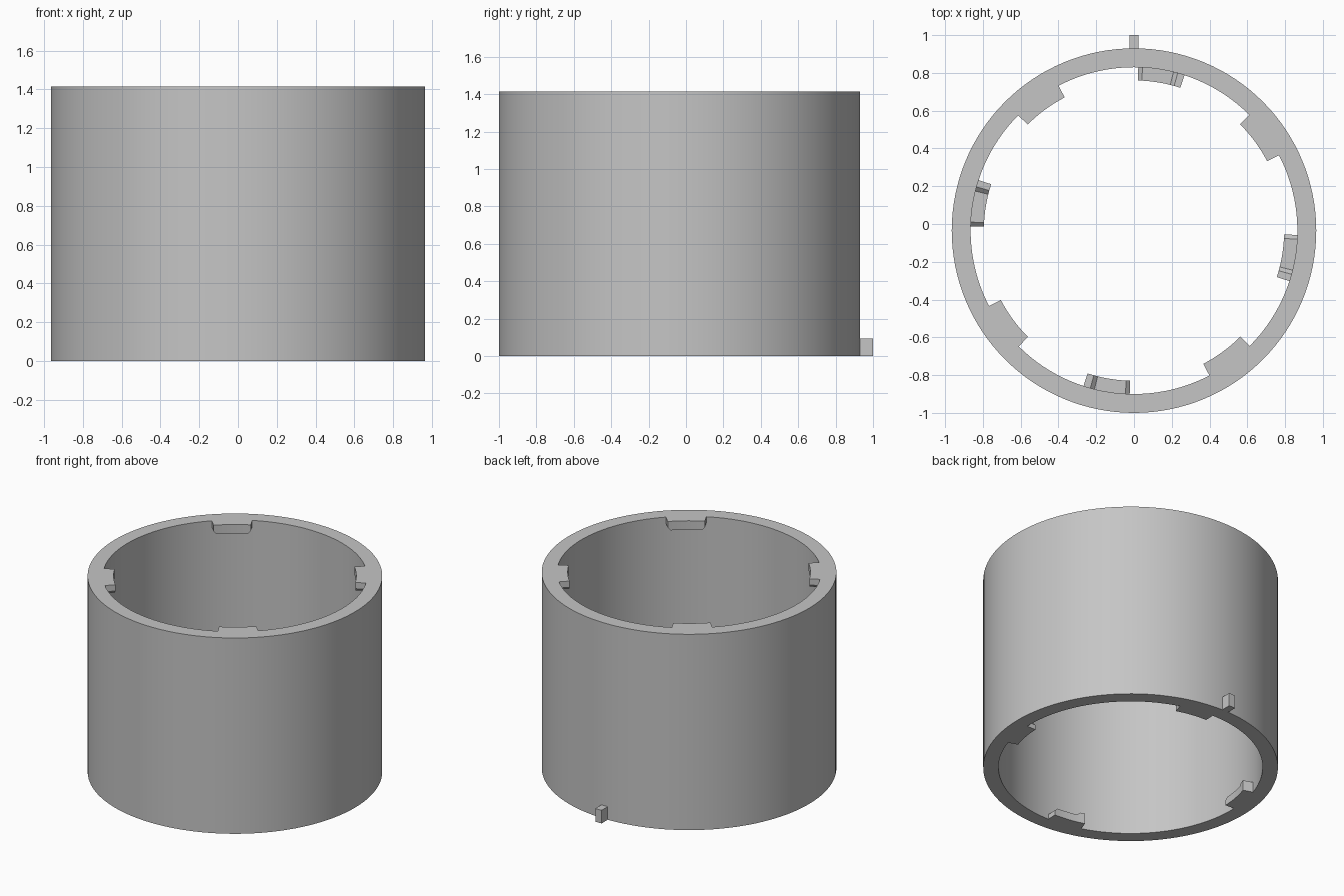
import bpy, bmesh
from math import sin, cos, radians, tau

cube = bpy.data.objects.get("Cube")
if cube:
    bpy.data.objects.remove(cube, do_unlink=True)

CY = -0.035            # ring axis offset, the key sticks out behind
R_OUT, R_IN, R_TAB = 0.965, 0.865, 0.795
HEIGHT = 1.415
SEGMENTS = 128

grey = bpy.data.materials.new("light grey")
grey.use_nodes = True
colour = (0.56, 0.56, 0.56, 1)
grey.diffuse_color = colour
grey.node_tree.nodes["Principled BSDF"].inputs["Base Color"].default_value = colour


def finish(name, bm):
    bmesh.ops.recalc_face_normals(bm, faces=bm.faces[:])
    mesh = bpy.data.meshes.new(name)
    bm.to_mesh(mesh)
    bm.free()
    mesh.materials.append(grey)
    obj = bpy.data.objects.new(name, mesh)
    bpy.context.collection.objects.link(obj)
    return obj


def sweep(name, sections, closed=False):
    """Join rectangular sections (angle, inner radius, outer radius, bottom, top)."""
    bm = bmesh.new()
    loops = []
    for a, r0, r1, z0, z1 in sections:
        c, s = cos(a), sin(a)
        corners = [(r0, z0), (r1, z0), (r1, z1), (r0, z1)]
        loops.append([bm.verts.new((r * c, r * s + CY, z)) for r, z in corners])
    pairs = list(zip(loops, loops[1:]))
    if closed:
        pairs.append((loops[-1], loops[0]))
    else:
        bm.faces.new(loops[0])
        bm.faces.new(loops[-1])
    for p, q in pairs:
        for i in range(4):
            j = (i + 1) % 4
            bm.faces.new((p[i], p[j], q[j], q[i]))
    return finish(name, bm)


def tab(name, profile, turn):
    """Inner lug from (degrees, bottom, top) points, turned by quarter turns."""
    sections = []
    for (a0, b0, t0), (a1, b1, t1) in zip(profile, profile[1:]):
        steps = max(1, int((a1 - a0) / 2))
        for i in range(steps):
            f = i / steps
            sections.append((a0 + (a1 - a0) * f, b0 + (b1 - b0) * f, t0 + (t1 - t0) * f))
    sections.append(profile[-1])
    return sweep(name, [(radians(a + 90 * turn), R_TAB, R_IN + 0.005, b, t)
                        for a, b, t in sections])


# Tube wall
wall = sweep("tube_wall", [(tau * i / SEGMENTS, R_IN, R_OUT, 0, HEIGHT)
                           for i in range(SEGMENTS)], closed=True)
parts = [wall]

# Rim lugs with chamfered lower corners, and stepped locking lugs at the base
upper = [(27.5, HEIGHT - 0.045, HEIGHT), (28.8, HEIGHT - 0.065, HEIGHT),
         (43.8, HEIGHT - 0.065, HEIGHT), (45.1, HEIGHT - 0.045, HEIGHT)]
lower = [(72, 0, 0.075), (74.5, 0, 0.075), (76, 0, 0.055),
         (87, 0, 0.055), (88.5, 0, 0.035)]
for k in range(4):
    parts.append(tab(f"rim_lug_{k + 1}", upper, k))
    parts.append(tab(f"base_lug_{k + 1}", lower, k))

# Small locating key on the back
bm = bmesh.new()
bmesh.ops.create_cube(bm, size=1)
for v in bm.verts:
    v.co.x *= 0.05
    v.co.y = 0.92 if v.co.y < 0 else 1.0
    v.co.z = 0.0 if v.co.z < 0 else 0.095
finish("locating_key", bm)

# Smooth curved walls, keep edges crisp
bpy.ops.object.select_all(action="DESELECT")
for obj in parts:
    obj.select_set(True)
bpy.context.view_layer.objects.active = wall
bpy.ops.object.shade_smooth_by_angle(angle=radians(20))
